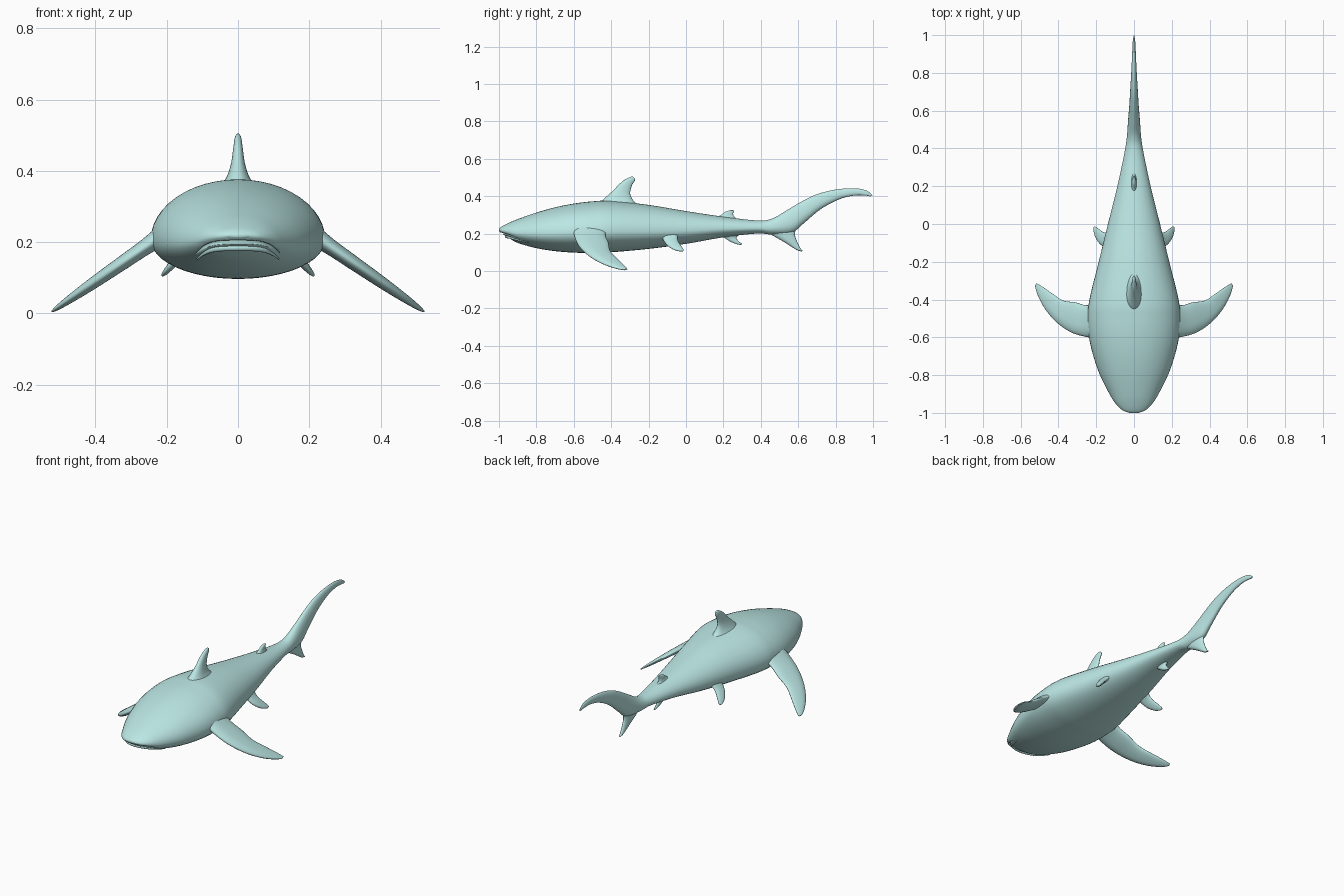
import bpy, bmesh, math
from mathutils import Vector
from mathutils.bvhtree import BVHTree

if "Cube" in bpy.data.objects:
    bpy.data.objects.remove(bpy.data.objects["Cube"])

mat = bpy.data.materials.new("pale_teal")
mat.diffuse_color = (0.50, 0.80, 0.78, 1)
mat.use_nodes = True
mat.node_tree.nodes["Principled BSDF"].inputs["Base Color"].default_value = mat.diffuse_color


def smooth_rows(rows, n):
    """Catmull-Rom resampling of section rows."""
    out = []
    for i in range(len(rows) - 1):
        a, b, c, d = (rows[max(0, min(len(rows) - 1, i + k))] for k in (-1, 0, 1, 2))
        for s in range(n):
            t = s / n
            out.append([0.5 * (2 * q + (r - p) * t + (2 * p - 5 * q + 4 * r - u) * t * t
                               + (3 * q - p - 3 * r + u) * t ** 3)
                        for p, q, r, u in zip(a, b, c, d)])
    out.append(list(rows[-1]))
    return out


def loft(name, rows, side, frac=0.5, seg=32, n=6, mirror=False):
    """Rows hold two opposite rim points and a half thickness along 'side'."""
    bm = bmesh.new()
    rings = []
    for r in smooth_rows(rows, n):
        a, b = Vector(r[0:3]), Vector(r[3:6])
        mid = a.lerp(b, frac)
        ring = []
        for k in range(seg):
            t = 2 * math.pi * k / seg
            end = a if math.cos(t) > 0 else b
            p = mid + (end - mid) * abs(math.cos(t)) + Vector(side) * (r[6] * math.sin(t))
            ring.append(bm.verts.new(p))
        rings.append(ring)
    for p, q in zip(rings, rings[1:]):
        for k in range(seg):
            j = (k + 1) % seg
            bm.faces.new((p[k], p[j], q[j], q[k]))
    bm.faces.new(rings[0])
    bm.faces.new(rings[-1])
    bmesh.ops.recalc_face_normals(bm, faces=bm.faces)
    for f in bm.faces:
        f.smooth = True
    me = bpy.data.meshes.new(name)
    bm.to_mesh(me)
    bm.free()
    ob = bpy.data.objects.new(name, me)
    bpy.context.collection.objects.link(ob)
    me.materials.append(mat)
    if mirror:
        ob.modifiers.new("mirror", 'MIRROR')
    return ob


def upright(rows):
    """Centre-line sections: y, z, y, z, half width."""
    return [(0, a, b, 0, c, d, w) for a, b, c, d, w in rows]


X = (1, 0, 0)

# Body running on into the upper tail lobe
trunk = [(-1, .226, .214, .025), (-.985, .238, .2, .062), (-.95, .256, .178, .098),
         (-.9, .277, .15, .13), (-.8, .312, .122, .18), (-.7, .34, .106, .215),
         (-.6, .36, .098, .238), (-.5, .372, .097, .245), (-.4, .375, .1, .236),
         (-.2, .353, .118, .187), (0, .32, .145, .138), (.2, .29, .18, .088),
         (.38, .27, .2, .05)]
tail = [(.46, .28, .46, .195, .038), (.54, .325, .565, .205, .031), (.62, .372, .63, .255, .025),
        (.70, .41, .72, .33, .02), (.80, .435, .82, .383, .014), (.90, .442, .90, .403, .01),
        (.965, .43, .96, .403, .007), (.998, .405, .985, .398, .003)]
body = loft("body", upright([(y, t, y, b, w) for y, t, b, w in trunk] + tail), X, 0.6, 48)

# Centre-line fins
loft("lower_tail_lobe", upright([
    (.40, .225, .60, .25, .02), (.48, .18, .582, .2, .018), (.54, .145, .595, .155, .014),
    (.59, .113, .613, .12, .009), (.618, .104, .626, .107, .003)]), X, 0.4)
loft("dorsal_fin", upright([
    (-.48, .345, -.22, .33, .06), (-.44, .385, -.275, .37, .034), (-.395, .425, -.298, .41, .02),
    (-.345, .475, -.29, .455, .013), (-.305, .5, -.274, .482, .009),
    (-.285, .505, -.274, .495, .004)]), X, 0.4)
loft("second_dorsal_fin", upright([
    (.15, .28, .29, .265, .02), (.185, .298, .26, .288, .012), (.21, .316, .252, .305, .009),
    (.235, .324, .257, .316, .006), (.25, .325, .258, .321, .003)]), X, 0.4)
loft("anal_fin", upright([
    (.18, .195, .29, .2, .02), (.205, .178, .27, .178, .012), (.235, .158, .282, .158, .009),
    (.265, .145, .296, .148, .006), (.29, .139, .301, .142, .003)]), X, 0.4)


# Paired fins: x, y of leading edge, x, y of trailing edge, half thickness
def paired(name, rows, x0, z0, slope):
    height = lambda x: z0 - slope * (x - x0)
    full = [(a, b, height(a), c, d, height(c), t) for a, b, c, d, t in rows]
    loft(name, full, Vector((slope, 0, 1)).normalized(), 0.35, mirror=True)


paired("pectoral_fin", [
    (.15, -.61, .15, -.42, .04), (.24, -.60, .25, -.43, .024), (.33, -.575, .31, -.415, .02),
    (.41, -.52, .375, -.405, .017), (.47, -.45, .43, -.37, .013), (.51, -.375, .48, -.335, .008),
    (.523, -.33, .516, -.313, .003)], .24, .2, .69)
paired("pelvic_fin", [
    (.10, -.14, .10, -.03, .025), (.15, -.125, .145, -.045, .014), (.18, -.105, .168, -.04, .012),
    (.203, -.07, .188, -.025, .009), (.213, -.035, .204, -.014, .005),
    (.213, -.018, .209, -.012, .002)], .15, .175, 1.1)

# Mouth: groove cut under the snout with a lip below it, traced on the body surface
tree = BVHTree.FromPolygons([v.co for v in body.data.vertices],
                            [p.vertices[:] for p in body.data.polygons])


def mouth_tube(name, z, radius):
    rows = []
    for i in range(-8, 9):
        x = .115 * i / 8
        start = Vector((x, -2, z - .03 * abs(i / 8) ** 4))
        p = tree.ray_cast(start, Vector((0, 1, 0)))[0]
        r = radius * (1 - .5 * abs(i / 8) ** 4)
        rows.append((p.x, p.y, p.z + r, p.x, p.y, p.z - r, r))
    return loft(name, rows, (0, 1, 0), seg=12, n=3)


groove = mouth_tube("mouth_cutter", .2, .009)
groove.hide_render = True
groove.hide_viewport = True
cut = body.modifiers.new("mouth", 'BOOLEAN')
cut.operation = 'DIFFERENCE'
cut.object = groove
mouth_tube("lower_lip", .184, .009)
